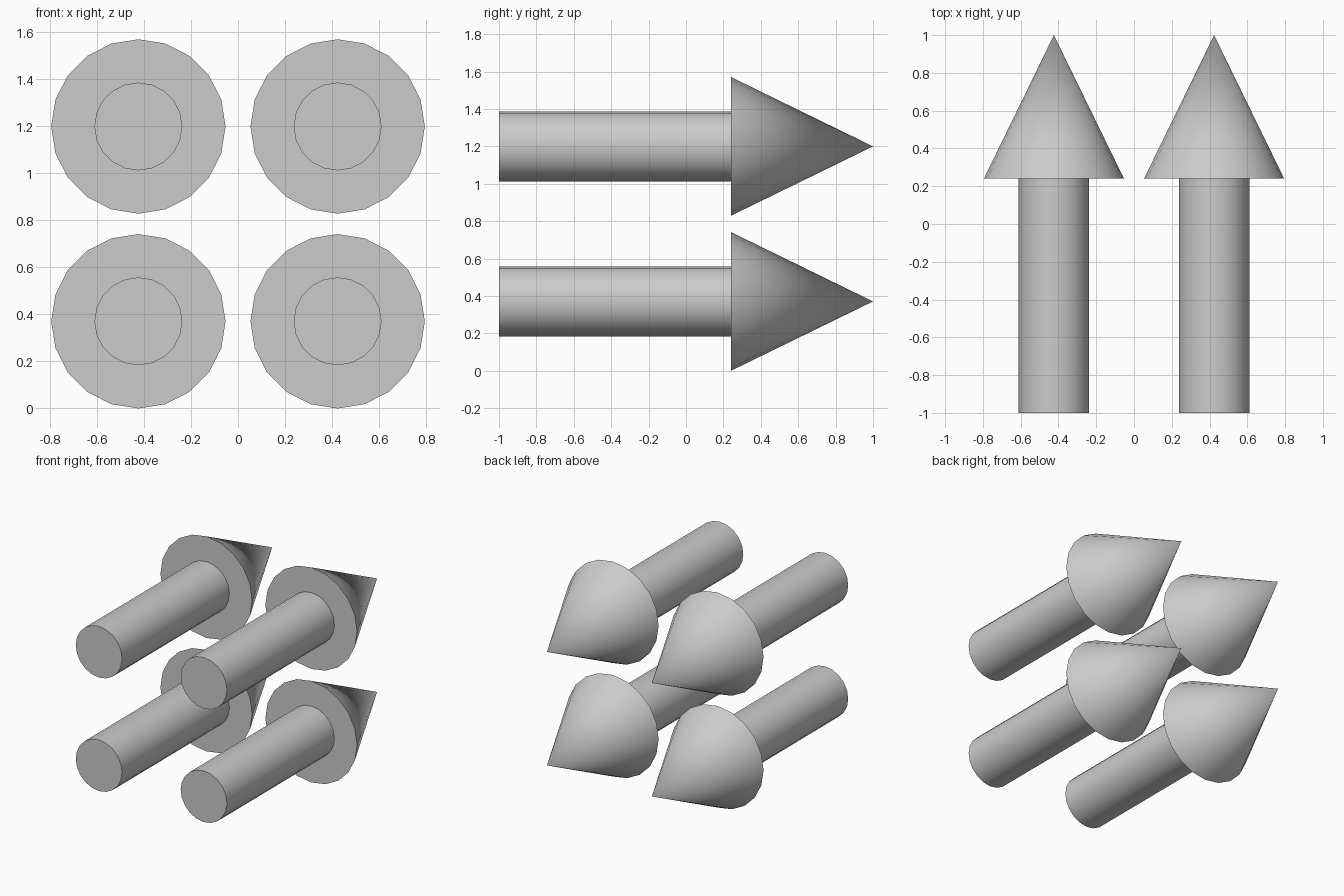
import bpy
from math import pi, radians

if "Cube" in bpy.data.objects:
    bpy.data.objects.remove(bpy.data.objects["Cube"])

SIDES = 20
TIP_Y, NECK_Y, TAIL_Y = 1.0, 0.24, -1.0
HEAD_R, SHAFT_R = 0.371, 0.187


def cone_along_y(name, x, z, y0, y1, r0, r1):
    """Cone or cylinder running from y0 to y1 along +y."""
    bpy.ops.mesh.primitive_cone_add(
        vertices=SIDES, radius1=r0, radius2=r1, depth=y1 - y0,
        location=(x, (y0 + y1) / 2, z), rotation=(-pi / 2, 0, 0))
    bpy.context.object.name = name
    bpy.ops.object.shade_smooth_by_angle(angle=radians(30))


# Four identical arrows in a two by two grid
for row, z in (("lower", 0.371), ("upper", 1.2)):
    for side, x in (("left", -0.424), ("right", 0.424)):
        cone_along_y(f"{row}_{side}_shaft", x, z, TAIL_Y, NECK_Y, SHAFT_R, SHAFT_R)
        cone_along_y(f"{row}_{side}_arrowhead", x, z, NECK_Y, TIP_Y, HEAD_R, 0)
